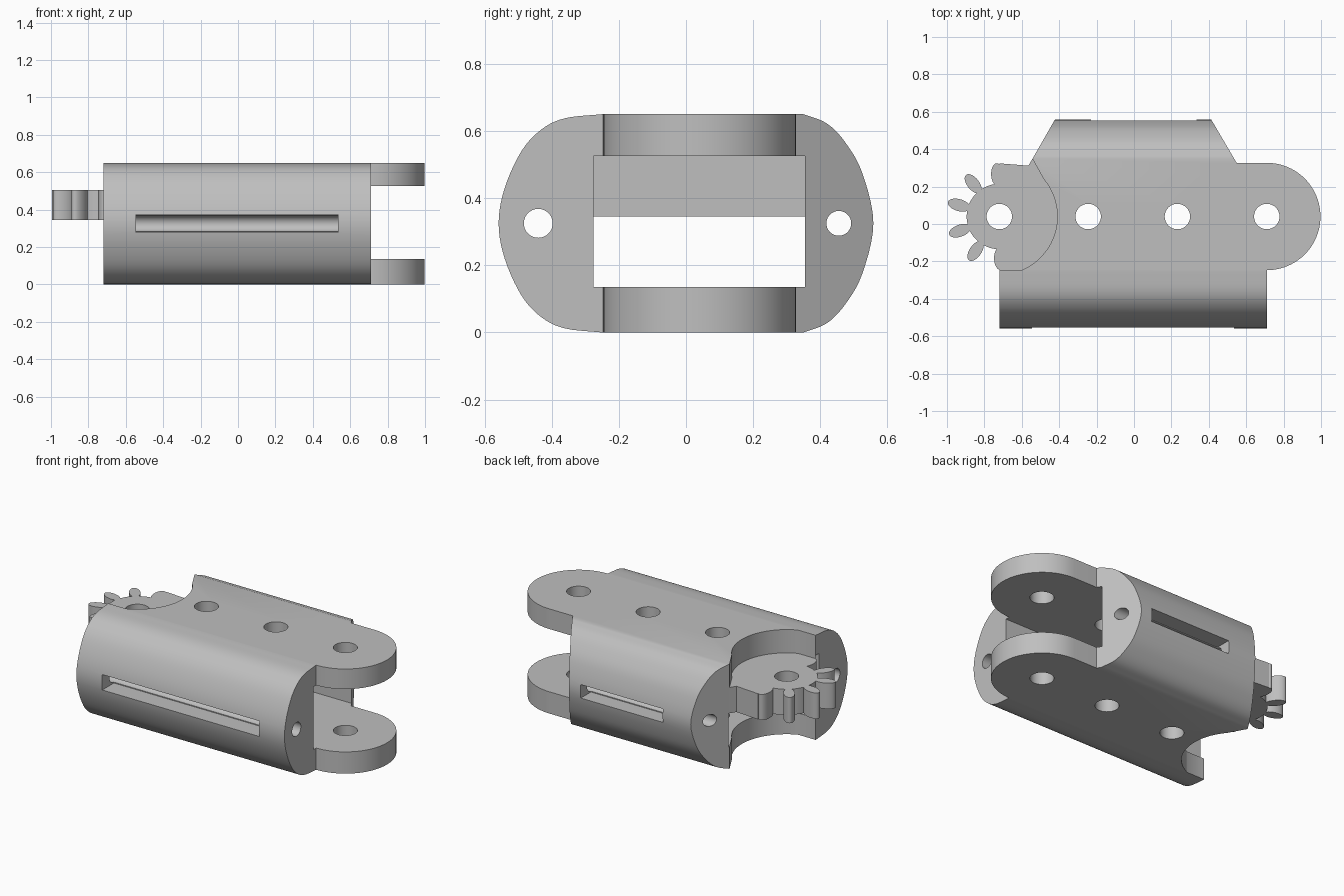
import bpy, bmesh, math
from mathutils import Matrix, Vector

cube = bpy.data.objects.get("Cube")
if cube:
    bpy.data.objects.remove(cube, do_unlink=True)

grey = bpy.data.materials.new("plain grey")
grey.use_nodes = True
tone = (0.52, 0.52, 0.52, 1)
grey.diffuse_color = tone
grey.node_tree.nodes["Principled BSDF"].inputs["Base Color"].default_value = tone

HEIGHT, MID = 0.65, 0.325
AXIS_Y = 0.04
GEAR_X, FORK_X = -0.72, 0.71


def prism(name, outline, low, high, along_x=False):
    """Extrude a 2D outline along z, or along x when the outline is (y, z)."""
    bm = bmesh.new()
    verts = [bm.verts.new((low, a, b) if along_x else (a, b, low)) for a, b in outline]
    face = bm.faces.new(verts)
    out = bmesh.ops.extrude_face_region(bm, geom=[face])
    move = Vector((high - low, 0, 0)) if along_x else Vector((0, 0, high - low))
    bmesh.ops.translate(bm, vec=move,
                        verts=[g for g in out["geom"] if isinstance(g, bmesh.types.BMVert)])
    bmesh.ops.recalc_face_normals(bm, faces=bm.faces)
    mesh = bpy.data.meshes.new(name)
    bm.to_mesh(mesh)
    bm.free()
    mesh.materials.append(grey)
    obj = bpy.data.objects.new(name, mesh)
    bpy.context.collection.objects.link(obj)
    return obj


def arc(cx, cy, r, start, end, steps):
    return [(cx + r * math.cos(math.radians(start + (end - start) * i / steps)),
             cy + r * math.sin(math.radians(start + (end - start) * i / steps)))
            for i in range(steps + 1)]


def circle(cx, cy, r, steps=48):
    return arc(cx, cy, r, 0, 360, steps)[:-1]


def rect(a0, b0, a1, b1):
    return [(a0, b0), (a1, b0), (a1, b1), (a0, b1)]


def combine(target, tool, operation):
    mod = target.modifiers.new("shape", "BOOLEAN")
    mod.operation, mod.object, mod.solver = operation, tool, "EXACT"
    bpy.context.view_layer.objects.active = target
    bpy.ops.object.modifier_apply(modifier=mod.name)
    bpy.data.objects.remove(tool, do_unlink=True)


def smooth_path(points, steps=5):
    """Catmull-Rom curve through the points."""
    pts = [Vector(p) for p in points]
    pts = [pts[0] * 2 - pts[1]] + pts + [pts[-1] * 2 - pts[-2]]
    path = []
    for a, b, c, d in zip(pts, pts[1:], pts[2:], pts[3:]):
        for i in range(steps):
            t = i / steps
            path.append(0.5 * (2 * b + (c - a) * t + (2 * a - 5 * b + 4 * c - d) * t * t
                               + (3 * b - a - 3 * c + d) * t ** 3))
    return [tuple(p) for p in path] + [tuple(pts[-2])]


# Rounded body section: (y, height above the middle), mirrored top to bottom
front_side = [(-0.25, MID), (-0.36, 0.313), (-0.43, 0.28), (-0.49, 0.215), (-0.54, 0.105)]
back_side = [(0.35, MID), (0.42, 0.297), (0.475, 0.24), (0.525, 0.15)]


def bulge(side, tip):
    below = [(y, -h) for y, h in reversed(side)]
    return [(y, MID + h) for y, h in smooth_path(side + [(tip, 0)] + below)]


section = bulge(front_side, -0.558) + bulge(back_side, 0.558)[::-1]
body = prism("finger_link_body", section, -0.72, FORK_X, True)

# Slanted back corners
plan = [(-0.72, -0.7), (FORK_X, -0.7), (FORK_X, 0.325), (0.55, 0.325), (0.412, 0.56),
        (0.412, 0.7), (-0.422, 0.7), (-0.422, 0.56), (-0.565, 0.31), (-0.72, 0.31)]
combine(body, prism("plan", plan, -0.1, 0.8), "INTERSECT")

# Rounded fork end, then the tunnel that splits it into two plates
fork = [(0.4, -0.247)] + arc(FORK_X, AXIS_Y, 0.287, -90, 90, 40) + [(0.4, 0.327)]
combine(body, prism("fork", fork, 0, HEIGHT), "UNION")
combine(body, prism("tunnel", rect(-0.275, 0.135, 0.355, 0.525), -1.2, 1.2, True), "DIFFERENCE")

# Tongue fixed under the roof of the tunnel
tongue = [(GEAR_X, 0.324), (GEAR_X, -0.245), (-0.6, -0.245), (-0.58, -0.29), (0, -0.29),
          (0, 0.37), (-0.53, 0.37), (-0.565, 0.312)]
combine(body, prism("tongue", tongue, 0.345, 0.56), "UNION")

# Round clearance above and below the tongue
clearance = (arc(GEAR_X, AXIS_Y, 0.31, -66.8, 40, 30)
             + [(-0.545, 0.352), (-0.56, 0.4), (-0.95, 0.4), (-0.95, -0.245)])
for low, high in ((-0.1, 0.345), (0.505, 0.8)):
    combine(body, prism("clearance", clearance, low, high), "DIFFERENCE")

# Gear hub with leaf-shaped teeth
combine(body, prism("gear_hub", circle(GEAR_X, AXIS_Y, 0.175), 0.345, 0.505), "UNION")
for i in range(6):
    turn = math.radians(93 + 35.6 * i)
    spin = Matrix.Rotation(turn, 2)
    leaf = [spin @ Vector((0.224 + 0.061 * x, 0.032 * y)) for x, y in circle(0, 0, 1, 28)]
    tooth = [(GEAR_X + p.x, AXIS_Y + p.y) for p in leaf]
    combine(body, prism("gear_tooth", tooth, 0.345, 0.505), "UNION")

# Vertical pin holes
for x in (GEAR_X, -0.245, 0.232, FORK_X):
    combine(body, prism("pin_hole", circle(x, AXIS_Y, 0.068), -0.1, 0.8), "DIFFERENCE")

# Lengthwise cord holes, each opened to the outside by a slot
for y, r, outer, x0, x1 in ((-0.44, 0.043, -0.7, -0.545, 0.535),
                            (0.455, 0.037, 0.7, -0.23, 0.335)):
    combine(body, prism("cord_hole", circle(y, MID, r, 32), -1.2, 1.2, True), "DIFFERENCE")
    slot = rect(x0, min(y, outer), x1, max(y, outer))
    combine(body, prism("slot", slot, MID - r - 0.005, MID + r + 0.005), "DIFFERENCE")

bpy.ops.object.select_all(action="DESELECT")
body.select_set(True)
bpy.context.view_layer.objects.active = body
bpy.ops.object.shade_smooth_by_angle(angle=math.radians(28))
